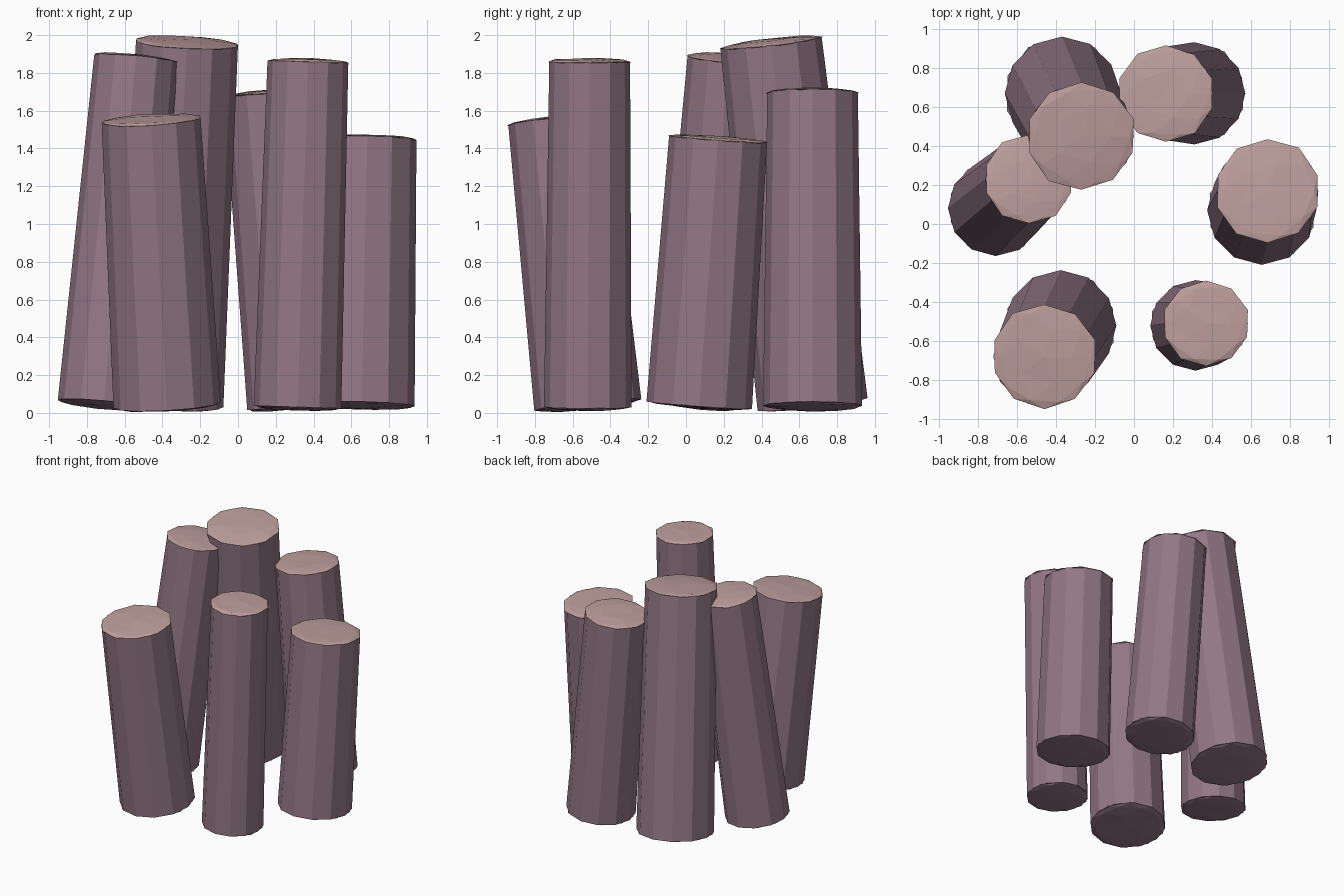
import bpy, bmesh, random
from mathutils import Vector, Matrix

if "Cube" in bpy.data.objects:
    bpy.data.objects.remove(bpy.data.objects["Cube"])

random.seed(4)


def material(name, rgb):
    m = bpy.data.materials.new(name)
    m.diffuse_color = (*rgb, 1)
    m.use_nodes = True
    m.node_tree.nodes["Principled BSDF"].inputs["Base Color"].default_value = m.diffuse_color
    return m


bark = material("mauve", (0.29, 0.185, 0.235))
cut = material("pale_pink", (0.52, 0.35, 0.345))


def finish(bm, name, mat, matrix):
    bm.transform(matrix)
    mesh = bpy.data.meshes.new(name)
    bm.to_mesh(mesh)
    bm.free()
    mesh.materials.append(mat)
    bpy.context.collection.objects.link(bpy.data.objects.new(name, mesh))


def cap(name, mat, matrix, radius):
    # squashed, slightly uneven faceted disc
    bm = bmesh.new()
    bmesh.ops.create_icosphere(bm, subdivisions=2, radius=1)
    for v in bm.verts:
        k = radius * random.uniform(0.985, 1.02)
        v.co = Vector((v.co.x * k, v.co.y * k,
                       v.co.z * 0.017 + random.uniform(-0.003, 0.003)))
    finish(bm, name, mat, matrix)


def pillar(name, base, top, r_base, r_top):
    base, top = Vector(base), Vector(top)
    axis = top - base
    turn = Vector((0, 0, 1)).rotation_difference(axis).to_matrix().to_4x4()
    # tapered twelve-sided shaft
    bm = bmesh.new()
    bmesh.ops.create_cone(bm, cap_ends=True, segments=12, radius1=r_base,
                          radius2=r_top, depth=axis.length)
    finish(bm, name + "_shaft", bark, Matrix.Translation((base + top) / 2) @ turn)
    # end discs
    cap(name + "_top", cut, Matrix.Translation(top) @ turn, r_top * 1.035)
    cap(name + "_bottom", bark, Matrix.Translation(base) @ turn, r_base * 0.99)


# name, base centre, top centre, base radius, top radius
for args in [
    ("tall_back_pillar", (-0.37, 0.67, 0.045), (-0.27, 0.45, 1.96), 0.293, 0.270),
    ("left_pillar", (-0.71, 0.08, 0.045), (-0.54, 0.23, 1.875), 0.245, 0.222),
    ("front_left_pillar", (-0.375, -0.52, 0.042), (-0.46, -0.68, 1.55), 0.285, 0.262),
    ("front_right_pillar", (0.315, -0.52, 0.03), (0.37, -0.51, 1.86), 0.232, 0.214),
    ("right_pillar", (0.655, 0.07, 0.04), (0.685, 0.17, 1.45), 0.280, 0.260),
    ("back_right_pillar", (0.31, 0.67, 0.037), (0.165, 0.67, 1.695), 0.262, 0.240),
]:
    pillar(*args)
